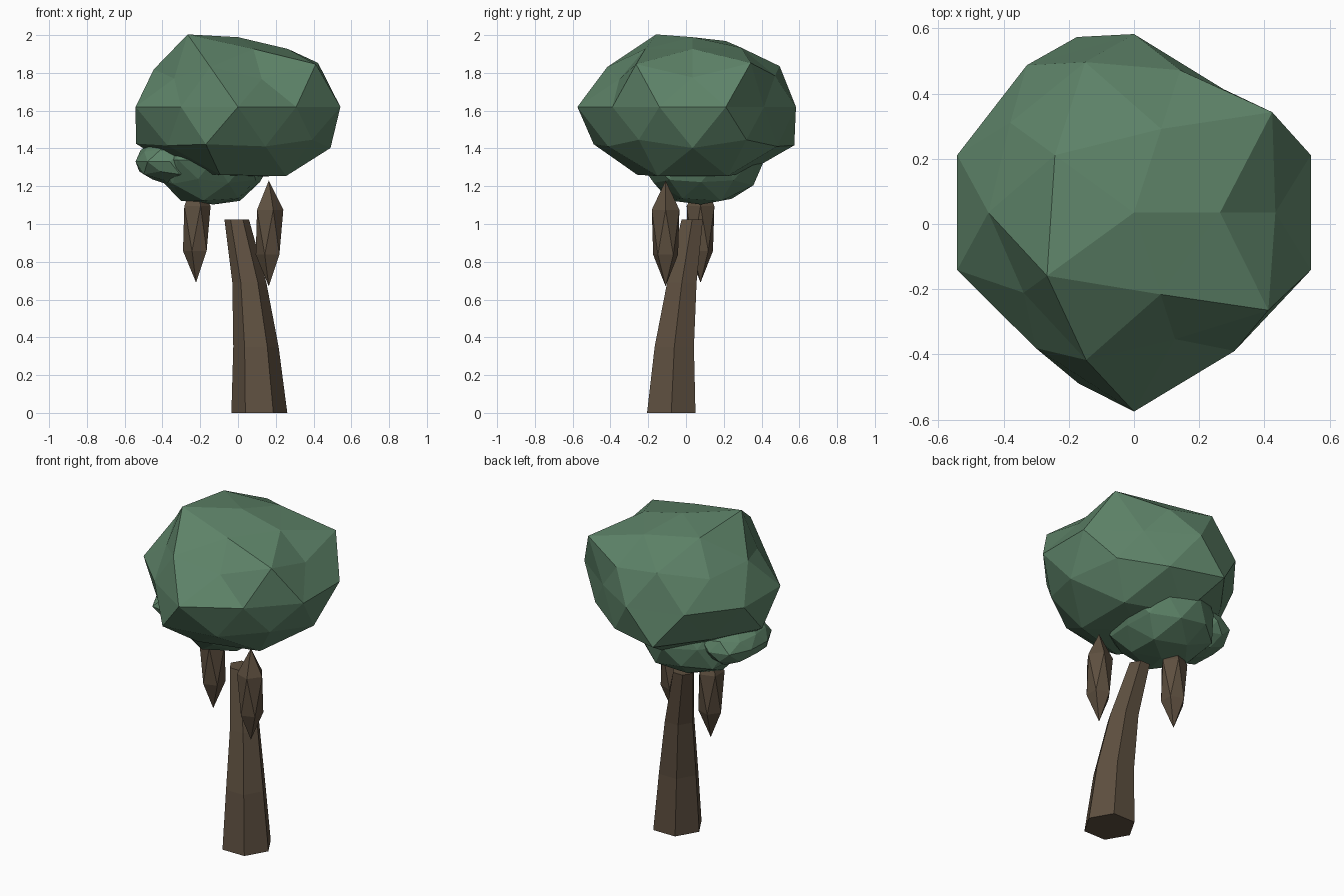
import bpy, bmesh, math, random
from mathutils import Vector

if "Cube" in bpy.data.objects:
    bpy.data.objects.remove(bpy.data.objects["Cube"])

random.seed(4)


def material(name, rgb):
    m = bpy.data.materials.new(name)
    m.diffuse_color = (*rgb, 1)
    m.use_nodes = True
    m.node_tree.nodes["Principled BSDF"].inputs["Base Color"].default_value = m.diffuse_color
    return m


GREEN = material("leaf green", (0.11, 0.225, 0.138))
BROWN = material("bark brown", (0.11, 0.078, 0.05))


def finish(bm, name, mat):
    bmesh.ops.recalc_face_normals(bm, faces=bm.faces)
    mesh = bpy.data.meshes.new(name)
    bm.to_mesh(mesh)
    bm.free()
    mesh.materials.append(mat)
    obj = bpy.data.objects.new(name, mesh)
    bpy.context.collection.objects.link(obj)
    return obj


def blob(name, mat, center, size, subdiv, factors=None, jitter=0.0):
    """Scaled icosphere; each vertex is pushed radially by a factor (top ring first)."""
    bm = bmesh.new()
    bmesh.ops.create_icosphere(bm, subdivisions=subdiv, radius=1)

    def order(v):
        angle = round(math.degrees(math.atan2(v.co.y, v.co.x))) % 360
        return (-round(v.co.z, 1), angle)

    for i, v in enumerate(sorted(bm.verts, key=order)):
        f = factors[i] if factors else 1 + random.uniform(-jitter, jitter)
        v.co = Vector(center) + Vector(c * s * f for c, s in zip(v.co, size))
    return finish(bm, name, mat)


# Bent six-sided trunk: (x, y, z, radius) rings
bm = bmesh.new()
rings = []
for x, y, z, r in [(0.113, -0.078, 0, 0.148), (0.095, -0.062, 0.35, 0.12),
                   (0.06, -0.022, 0.69, 0.09), (-0.007, 0.033, 1.025, 0.065)]:
    rings.append([bm.verts.new((x + r * math.cos(k * math.pi / 3),
                                y + r * math.sin(k * math.pi / 3), z)) for k in range(6)])
for a, b in zip(rings, rings[1:]):
    for k in range(6):
        bm.faces.new((a[k], a[(k + 1) % 6], b[(k + 1) % 6], b[k]))
bm.faces.new(rings[0][::-1])
bm.faces.new(rings[-1])
finish(bm, "trunk", BROWN)

# Main crown, lumpy by ring
crown = [0.9,
         0.88, 0.9, 1.0, 1.1, 0.88,
         1.08, 1.0, 0.92, 0.98, 1.05,
         0.85, 0.9, 0.92, 0.82, 0.8,
         1, 0.82, 0.96, 0.98, 1, 1, 0.9, 1.07, 0.92, 1,
         0.95, 1.11, 1.06, 1.08, 0.95,
         1.01, 0.97, 0.95, 0.95, 0.97,
         1.05, 1.0, 1.0, 1.03, 1.05,
         0.9]
blob("crown", GREEN, (0, 0.035, 1.62), (0.57, 0.57, 0.41), 2, crown)

# Smaller leaf clumps under the crown
blob("lower_clump", GREEN, (-0.13, 0.08, 1.34), (0.31, 0.32, 0.24), 2, jitter=0.08)
blob("side_clump", GREEN, (-0.36, 0.06, 1.33), (0.19, 0.24, 0.12), 2, jitter=0.08)

# Hanging pods: stretched icosahedra, slimmer at the bottom
pod = [1.0] + [1.0] * 5 + [0.9] * 5 + [1.0]
for name, center in [("left_pod", (-0.222, 0.077, 0.97)),
                     ("right_pod", (0.163, -0.108, 0.95))]:
    blob(name, BROWN, center, (0.086, 0.086, 0.28), 1, pod)
